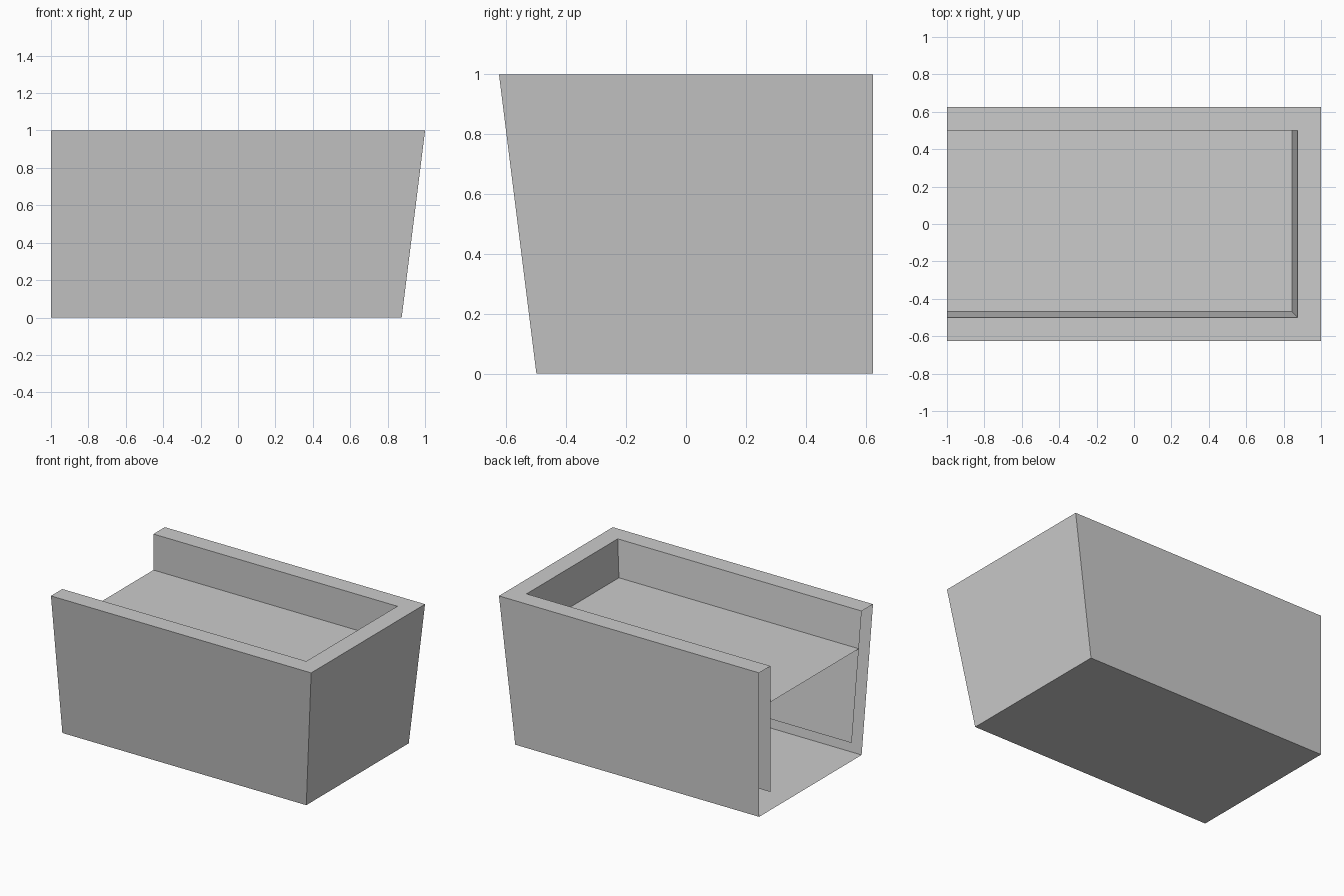
import bpy
import bmesh

if "Cube" in bpy.data.objects:
    bpy.data.objects.remove(bpy.data.objects["Cube"])

grey = bpy.data.materials.new("light grey")
grey.diffuse_color = (0.6, 0.6, 0.6, 1)
grey.use_nodes = True
grey.node_tree.nodes["Principled BSDF"].inputs["Base Color"].default_value = grey.diffuse_color

WALL = 0.125    # wall thickness, also the lean of the walls over the full height
LEFT = -1.0     # open end


def section(z, inset=0.0):
    """U-shaped path round the three walls at height z, from back left to front left."""
    lean = WALL * (1 - z)
    right, front, back = 1 - lean - inset, -0.625 + lean + inset, 0.625 - inset
    return [(LEFT, back, z), (right, back, z), (right, front, z), (LEFT, front, z)]


def sheet(name, lower, upper=None, flip=False):
    """Strip of quads between two paths, or one flat panel from a single path."""
    bm = bmesh.new()
    a = [bm.verts.new(p) for p in lower]
    if upper is None:
        bm.faces.new(a[::-1] if not flip else a)
    else:
        b = [bm.verts.new(p) for p in upper]
        for i in range(3):
            quad = [a[i], b[i], b[i + 1], a[i + 1]]
            bm.faces.new(quad[::-1] if flip else quad)
    mesh = bpy.data.meshes.new(name)
    bm.to_mesh(mesh)
    bm.free()
    mesh.materials.append(grey)
    obj = bpy.data.objects.new(name, mesh)
    bpy.context.collection.objects.link(obj)
    return obj


# Outer shell: leaning front and right walls, upright back, open left end
sheet("outer_walls", section(0), section(1))
sheet("base", section(0), flip=True)

# Flat rim joining the outer and inner walls
sheet("top_rim", section(1), section(1, WALL))

# Inner lining stops above the base and is open below
sheet("inner_walls", section(WALL, WALL), section(1, WALL), flip=True)

# Raised panel between the inner walls
sheet("shelf", section(0.75, WALL))

# Turn each panel outward, or upward for the shelf and rim
for obj in bpy.context.collection.objects:
    mesh = obj.data
    if obj.name in ("top_rim", "shelf", "base"):
        want = -1 if obj.name == "base" else 1
        if mesh.polygons[0].normal.z * want < 0:
            mesh.flip_normals()
    else:
        want = -1 if obj.name == "inner_walls" else 1
        if mesh.polygons[0].normal.y * want < 0:
            mesh.flip_normals()
